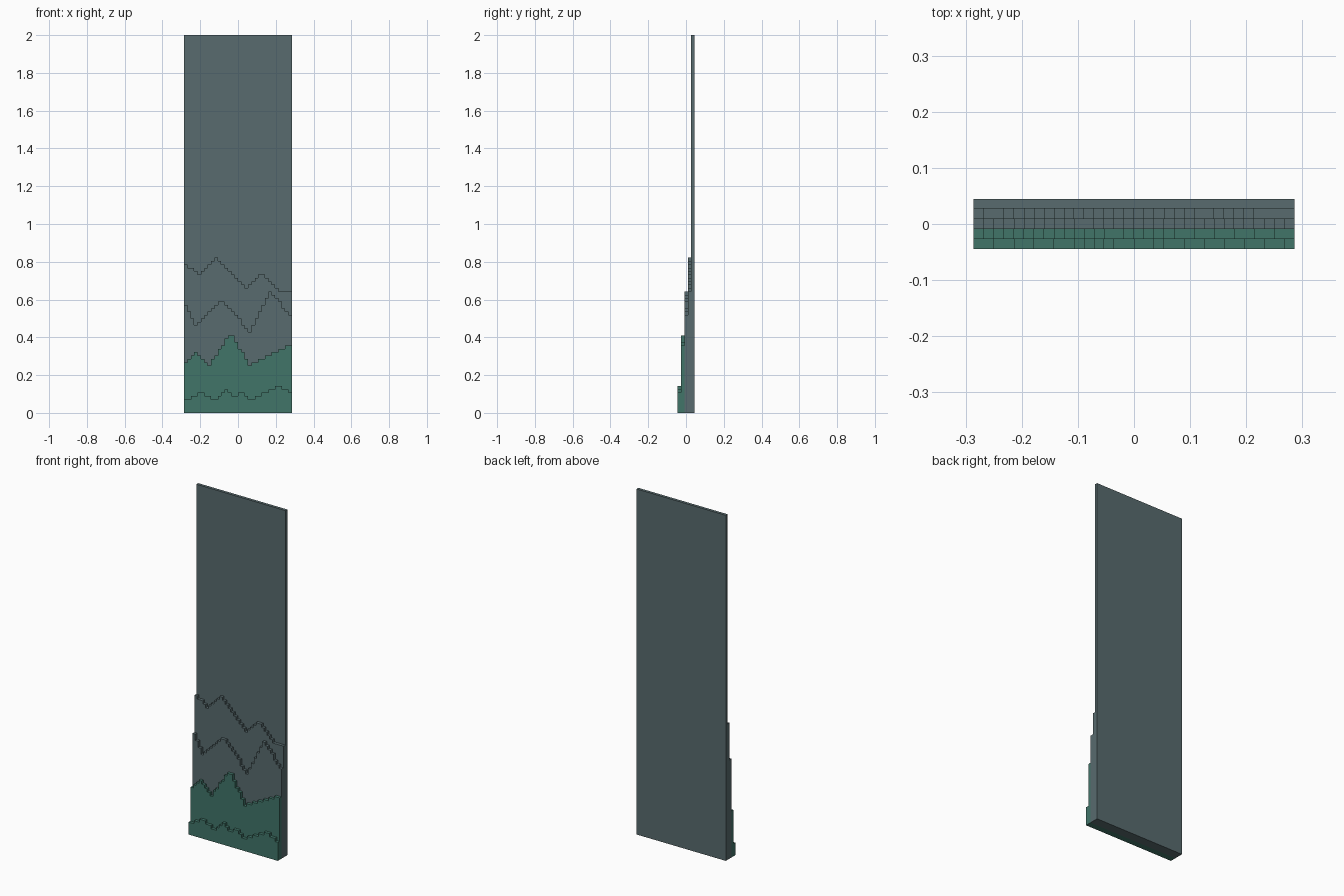
import bpy, bmesh

if "Cube" in bpy.data.objects:
    bpy.data.objects.remove(bpy.data.objects["Cube"])

U = 2.0 / 112          # size of one step; the panel is 32 steps wide, 112 high
COLS = 32
BACK, PANEL_FRONT = 0.0442, 0.0272


def material(name, rgb):
    m = bpy.data.materials.new(name)
    m.diffuse_color = (*rgb, 1.0)
    m.use_nodes = True
    m.node_tree.nodes["Principled BSDF"].inputs["Base Color"].default_value = m.diffuse_color
    return m


slate = material("slate grey", (0.098, 0.147, 0.156))
green = material("sea green", (0.053, 0.178, 0.141))


def extrude_outline(name, outline, y0, y1, mat):
    """Solid made by extruding an x/z outline from y0 back to y1."""
    bm = bmesh.new()
    face = bm.faces.new([bm.verts.new((x, y0, z)) for x, z in outline])
    moved = bmesh.ops.extrude_face_region(bm, geom=[face])["geom"]
    verts = [g for g in moved if isinstance(g, bmesh.types.BMVert)]
    bmesh.ops.translate(bm, verts=verts, vec=(0, y1 - y0, 0))
    bmesh.ops.recalc_face_normals(bm, faces=bm.faces)
    me = bpy.data.meshes.new(name)
    bm.to_mesh(me)
    bm.free()
    me.materials.append(mat)
    ob = bpy.data.objects.new(name, me)
    bpy.context.collection.objects.link(ob)
    return ob


def height(points, i):
    """Whole-step height of column i, from the ridge's turning points."""
    for (a, ha), (b, hb) in zip(points, points[1:]):
        if i <= b:
            return int(ha + (hb - ha) * (i - a) / (b - a) + 0.5)
    return points[-1][1]


def ridge(name, points, y0, y1, mat):
    """Stepped mountain silhouette standing on the ground."""
    left = -COLS / 2
    outline = [(left, 0)]
    last = 0
    for i in range(COLS):
        h = height(points, i)
        if h != last:
            if i:
                outline.append((left + i, last))
            outline.append((left + i, h))
        last = h
    outline += [(-left, last), (-left, 0)]
    return extrude_outline(name, [(x * U, z * U) for x, z in outline], y0, y1, mat)


# Plain back panel
w = COLS / 2 * U
extrude_outline("back_panel", [(-w, 0), (w, 0), (w, 2), (-w, 2)],
                PANEL_FRONT, BACK, slate)

# Four stepped ridges, from back to front: (column, height) turning points
ridges = [
    ("far_ridge", slate, [(0, 44), (4, 41), (9, 46), (18.5, 37), (22.5, 41),
                          (28, 36), (31, 36)]),
    ("middle_ridge", slate, [(0, 32), (3, 26), (10.5, 34), (19, 24), (25, 36),
                             (31, 29)]),
    ("near_ridge", green, [(0, 15), (3, 18), (7, 14), (13.5, 24), (19, 14),
                           (31, 20)]),
    ("front_ridge", green, [(0, 4), (4.5, 6), (9, 4), (12, 7), (14, 5), (16.5, 6),
                            (19.5, 4), (27, 8), (31, 6)]),
]
y = PANEL_FRONT
for name, mat, pts in ridges:
    ridge(name, pts, y - U, y, mat)
    y -= U
